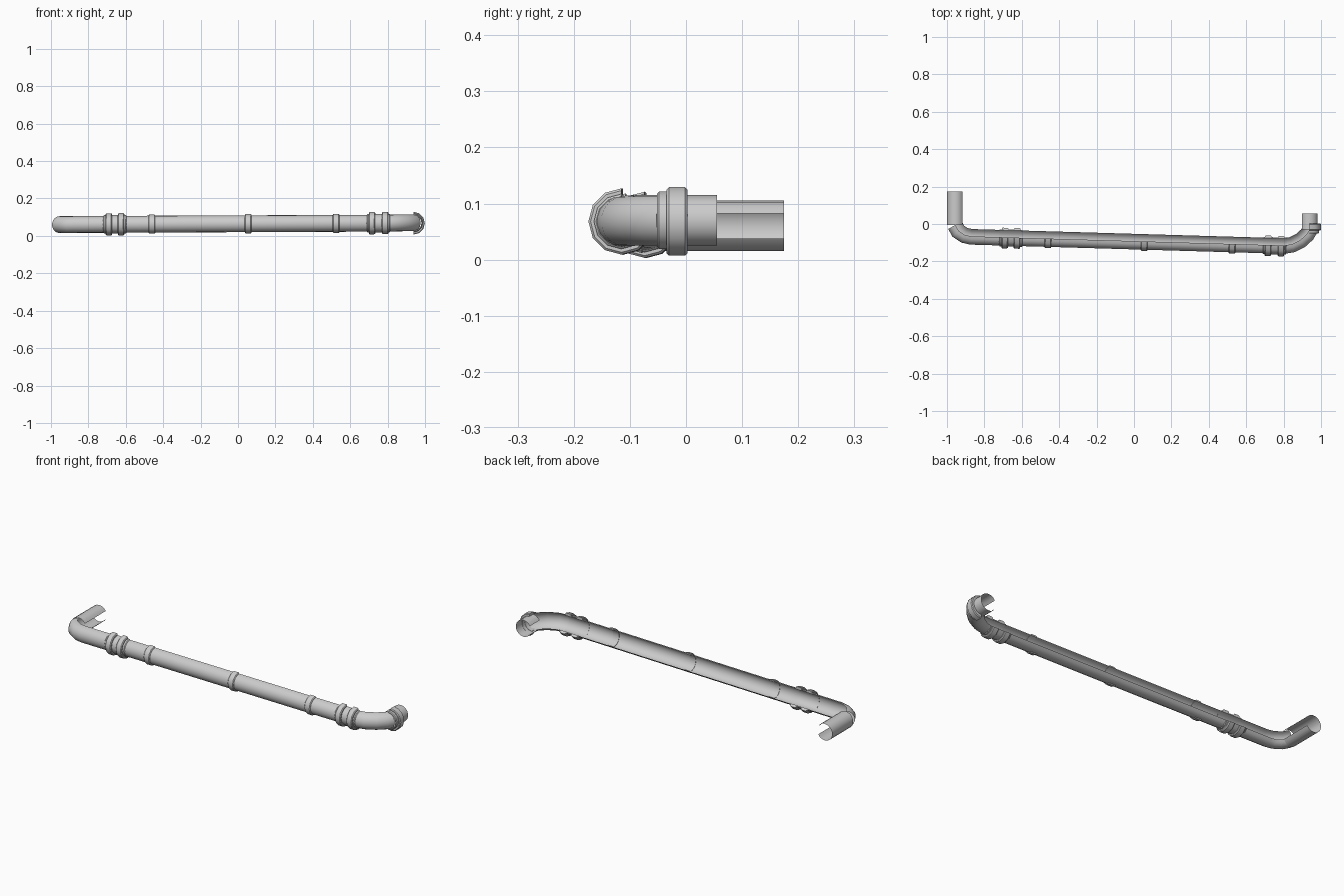
import bpy, bmesh
from math import sin, cos, radians
from mathutils import Vector

if "Cube" in bpy.data.objects:
    bpy.data.objects.remove(bpy.data.objects["Cube"])

UP = Vector((0, 0, 1))


def sweep(name, rings, a0, a1, n, closed=False):
    """Skin open arcs; each ring is (centre, tangent, radius, side stretch).
    Angle 0 points to the wall side, 90 points up."""
    bm = bmesh.new()
    rows = []
    for c, t, r, s in rings:
        side = UP.cross(t).normalized()
        row = []
        for i in range(n + 1):
            a = radians(a0 + (a1 - a0) * i / n)
            row.append(bm.verts.new(c + side * (cos(a) * r * s) + UP * (sin(a) * r)))
        rows.append(row)
    pairs = list(zip(rows, rows[1:]))
    if closed:
        pairs.append((rows[-1], rows[0]))
    for p, q in pairs:
        for i in range(n):
            bm.faces.new((p[i], q[i], q[i + 1], p[i + 1]))
    if closed:
        bm.faces.new([r[0] for r in rows])
        bm.faces.new([r[-1] for r in reversed(rows)])
        bmesh.ops.recalc_face_normals(bm, faces=bm.faces)
    me = bpy.data.meshes.new(name)
    bm.to_mesh(me)
    bm.free()
    ob = bpy.data.objects.new(name, me)
    bpy.context.collection.objects.link(ob)
    bpy.ops.object.select_all(action='DESELECT')
    ob.select_set(True)
    bpy.context.view_layer.objects.active = ob
    bpy.ops.object.shade_smooth_by_angle(angle=radians(40))
    return ob


def tube(name, pts, a0, a1, n, r=0.045):
    """Tube along a path with mitred corners."""
    pts = [Vector(p) for p in pts]
    rings = []
    for i, p in enumerate(pts):
        d0 = (p - pts[max(i - 1, 0)]).normalized()
        d1 = (pts[min(i + 1, len(pts) - 1)] - p).normalized()
        t = (d0 + d1).normalized()
        rings.append((p, t, r, 1 / max((d1 if d1.length else d0).dot(t), 0.5)))
    return sweep(name, rings, a0, a1, n)


def band(name, c, t, w, r, a0, a1, inner=0.0435):
    """Solid clamp strap with chamfered rims around a pipe."""
    c, t, h, b = Vector(c), Vector(t).normalized(), w / 2, 0.004
    prof = [(-h, inner), (-h, r - b), (-h + b, r), (h - b, r), (h, r - b), (h, inner)]
    n = round((a1 - a0) / 30)
    return sweep(name, [(c + t * o, t, q, 1) for o, q in prof], a0, a1, n, True)


# main run, slightly tilted in plan
A, B = Vector((-0.87, -0.066, 0.061)), Vector((0.80, -0.115, 0.068))
run = B - A


def on_run(x):
    return A + run * ((x - A.x) / run.x)


# straight pipe and both elbows: open along the upper wall side
left_bend = (-0.955, -0.005, 0.06)
right_bend = (0.938, -0.03, 0.07)
tube("main_pipe", [left_bend, (-0.937, -0.037, 0.06), (-0.905, -0.058, 0.06), A, B,
                   (0.845, -0.108, 0.069), (0.89, -0.085, 0.07),
                   (0.923, -0.055, 0.07), right_bend], 90, 330, 12)

# wall stubs
tube("left_wall_pipe", [(-0.955, 0.175, 0.06), left_bend], 30, 330, 15)
tube("right_wall_pipe", [right_bend, (0.938, 0.055, 0.07)], 30, 330, 15)

# double flanges with a sleeve near each elbow
for side, xs in (("left", (-0.69, -0.625)), ("right", (0.717, 0.787))):
    mid = sum(xs) / 2
    band(side + "_sleeve", on_run(mid), run, 0.125, 0.049, 90, 330)
    for i, x in enumerate(xs):
        band(f"{side}_flange_{i + 1}", on_run(x), run, 0.034, 0.059, 90, 330)

# narrow half straps along the run
for i, x in enumerate((-0.46, 0.055, 0.525)):
    band(f"strap_{i + 1}", on_run(x), run, 0.036, 0.051, 90, 270)

# collar and flange at the right wall stub
band("right_elbow_collar", (0.938, -0.035, 0.07), (0, 1, 0), 0.034, 0.051, 90, 270)
band("right_elbow_flange", (0.938, -0.016, 0.068), (0, 1, 0), 0.037, 0.061, 90, 270)
